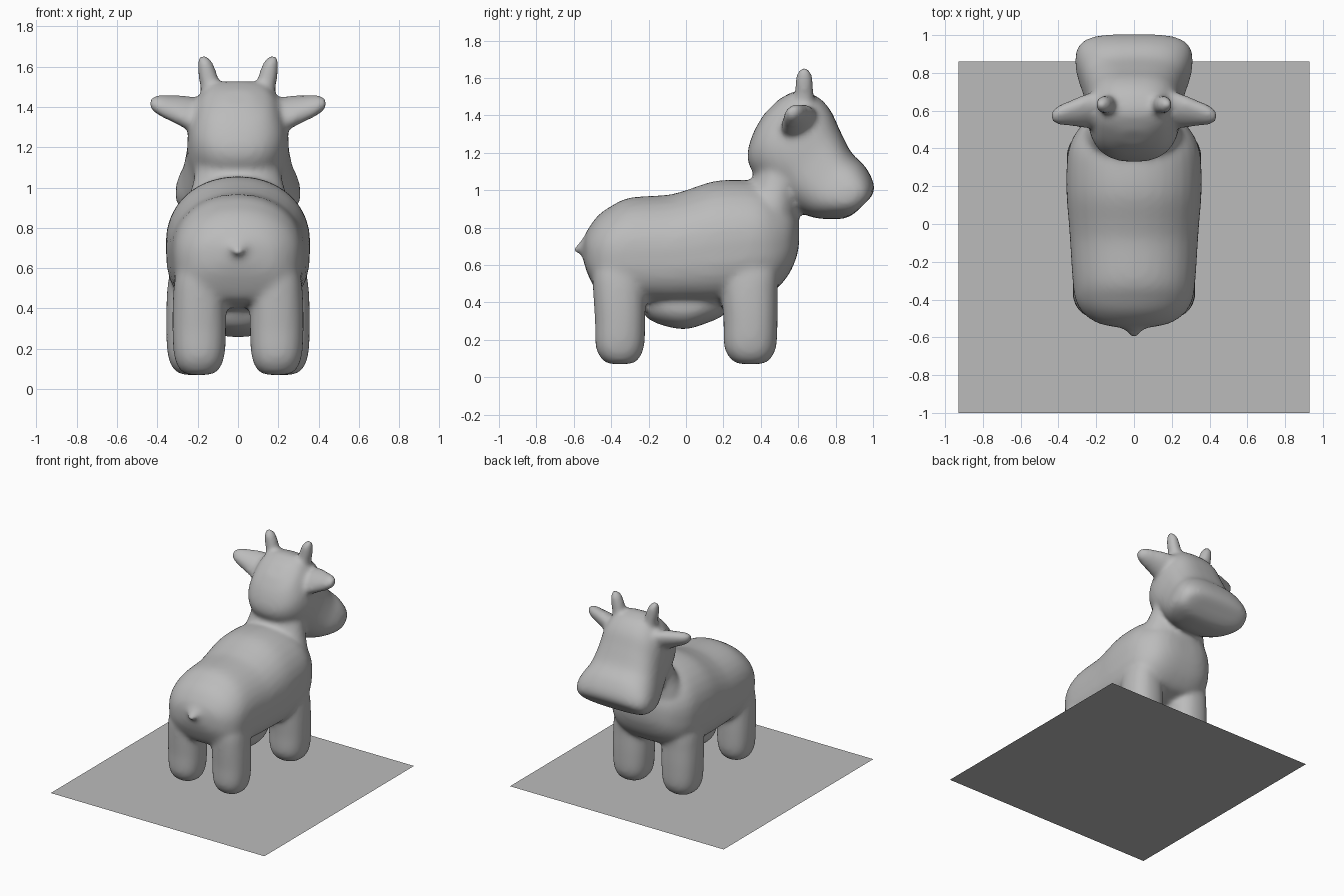
import bpy
import bmesh
import math
from mathutils import Vector

if "Cube" in bpy.data.objects:
    bpy.data.objects.remove(bpy.data.objects["Cube"])

grey = bpy.data.materials.new("soft_grey")
grey.use_nodes = True
tone = (0.5, 0.5, 0.5, 1)
grey.diffuse_color = tone
grey.node_tree.nodes["Principled BSDF"].inputs["Base Color"].default_value = tone

SIDES = 32
STEPS = 5


def refine(rows):
    """Catmull-Rom interpolation of the section rows."""
    rows = [Vector(row) for row in rows]
    last = len(rows) - 1
    fine = []
    for i in range(last):
        a, b, c, d = rows[max(i - 1, 0)], rows[i], rows[i + 1], rows[min(i + 2, last)]
        for k in range(STEPS):
            t = k / STEPS
            fine.append(b + 0.5 * t * (c - a + t * (2 * a - 5 * b + 4 * c - d + t * (3 * (b - c) + d - a))))
    fine.append(rows[last])
    return fine


def loft(bm, rows, place, upper=2.2, lower=2.2):
    """Closed tube through rows of (station, low, high, half width)."""
    rings = []
    for s, low, high, width in refine(rows):
        mid, half = (low + high) / 2, (high - low) / 2
        ring = []
        for k in range(SIDES):
            angle = math.tau * k / SIDES
            c, n = math.cos(angle), math.sin(angle)
            power = 2 / (upper if n > 0 else lower)
            u = math.copysign(abs(c) ** power, c) * width
            v = mid + math.copysign(abs(n) ** power, n) * half
            ring.append(bm.verts.new(place(u, s, v)))
        rings.append(ring)
    for a, b in zip(rings, rings[1:]):
        for k in range(SIDES):
            j = (k + 1) % SIDES
            bm.faces.new((a[k], a[j], b[j], b[k]))
    bm.faces.new(rings[0])
    bm.faces.new(rings[-1])


bm = bmesh.new()

# Torso, lofted from rump to chest
torso = [
    (-.55, .63, .73, .07), (-.525, .55, .79, .19), (-.47, .45, .865, .27),
    (-.40, .42, .915, .31), (-.3, .40, .96, .325), (-.1, .39, .975, .338),
    (0, .39, 1.0, .345), (.15, .39, 1.048, .357), (.3, .41, 1.055, .357),
    (.4, .44, 1.04, .345), (.48, .47, 1.0, .31), (.55, .55, .95, .25),
    (.59, .64, .89, .17), (.605, .71, .83, .08),
]
loft(bm, torso, lambda u, s, v: (u, s, v), 2.1, 3)

# Belly bulge
belly = [(-.25, .38, .5, .04), (-.2, .31, .5, .13), (-.1, .27, .5, .19),
         (0, .257, .5, .2), (.1, .285, .5, .19), (.2, .33, .5, .13), (.25, .4, .5, .04)]
loft(bm, belly, lambda u, s, v: (u, s, v))

# Neck, stacked upward
neck = [(.7, .2, .58, .29), (.8, .22, .6, .29), (.9, .27, .605, .265),
        (1, .33, .615, .23), (1.1, .37, .66, .21), (1.2, .42, .7, .2)]
loft(bm, neck, lambda u, s, v: (u, v, s))

# Head, lofted along a slanted axis from crown to muzzle
head = [
    (-.70, 1.29, 1.40, .07), (-.67, 1.18, 1.49, .155), (-.615, 1.08, 1.535, .205),
    (-.55, 1.035, 1.56, .235), (-.46, 1.025, 1.555, .25), (-.35, 1.04, 1.515, .255),
    (-.226, 1.05, 1.475, .277), (-.13, 1.08, 1.475, .305), (-.05, 1.145, 1.455, .31),
    (.005, 1.21, 1.42, .275), (.02, 1.28, 1.37, .2),
]
R = math.sqrt(0.5)
loft(bm, head, lambda u, s, v: (u, (v + s) * R, (v - s) * R), 2.8, 2.4)

# Tail, a small drooping wedge
tail = [(-.5, .66, .8, .12), (-.54, .665, .755, .075), (-.575, .665, .715, .035), (-.605, .662, .69, .018)]
loft(bm, tail, lambda u, s, v: (u, s, v))

leg = [(.07, .29, .40, .05), (.09, .245, .445, .1), (.16, .205, .482, .135),
       (.3, .2, .49, .145), (.45, .19, .49, .142), (.56, .19, .49, .13), (.68, .22, .46, .09)]
ear = [(.15, -.11, .11, .07), (.25, -.105, .105, .066), (.33, -.08, .08, .054),
       (.39, -.06, .06, .046), (.425, -.04, .04, .034), (.44, -.015, .015, .012)]
horn = [(1.4, -.055, .055, .055), (1.5, -.052, .052, .052), (1.58, -.048, .048, .046),
        (1.63, -.038, .038, .036), (1.657, -.015, .015, .015)]
TILT = math.radians(40)


def ear_point(u, s, v):
    y = v * math.cos(TILT) - u * math.sin(TILT)
    z = v * math.sin(TILT) + u * math.cos(TILT)
    along = (s - .15) / .29
    return y + .615 - .045 * along, z + 1.345 + .075 * along


for side in (1, -1):
    # Front and rear legs
    loft(bm, leg, lambda u, s, v: (side * (u + .212), v, s), 2.3, 2.3)
    loft(bm, leg, lambda u, s, v: (side * (u * .92 + .192), (v - .345) * .93 - .352, s), 2.3, 2.3)
    # Ears
    loft(bm, ear, lambda u, s, v: (side * s, *ear_point(u, s, v)), 2, 2)
    # Horns leaning outward
    loft(bm, horn, lambda u, s, v: (side * (u + .115 + (s - 1.4) * .22), v + .632, s), 2, 2)

bmesh.ops.recalc_face_normals(bm, faces=bm.faces)
mesh = bpy.data.meshes.new("calf_body")
bm.to_mesh(mesh)
bm.free()
calf = bpy.data.objects.new("calf_body", mesh)
bpy.context.collection.objects.link(calf)
mesh.materials.append(grey)

# Fuse the parts into one smooth skin
fuse = calf.modifiers.new("fuse", 'REMESH')
fuse.mode = 'VOXEL'
fuse.voxel_size = 0.016
fuse.use_smooth_shade = True
soften = calf.modifiers.new("soften", 'SMOOTH')
soften.factor = 0.5
soften.iterations = 12

bpy.context.view_layer.objects.active = calf
calf.select_set(True)
for name in ("fuse", "soften"):
    bpy.ops.object.modifier_apply(modifier=name)
bpy.ops.object.shade_smooth()

# Flat sheet beneath the calf
bpy.ops.mesh.primitive_plane_add(size=1, location=(0, -.07, 0))
sheet = bpy.context.object
sheet.name = "base_sheet"
sheet.scale = (1.86, 1.86, 1)
sheet.data.materials.append(grey)
